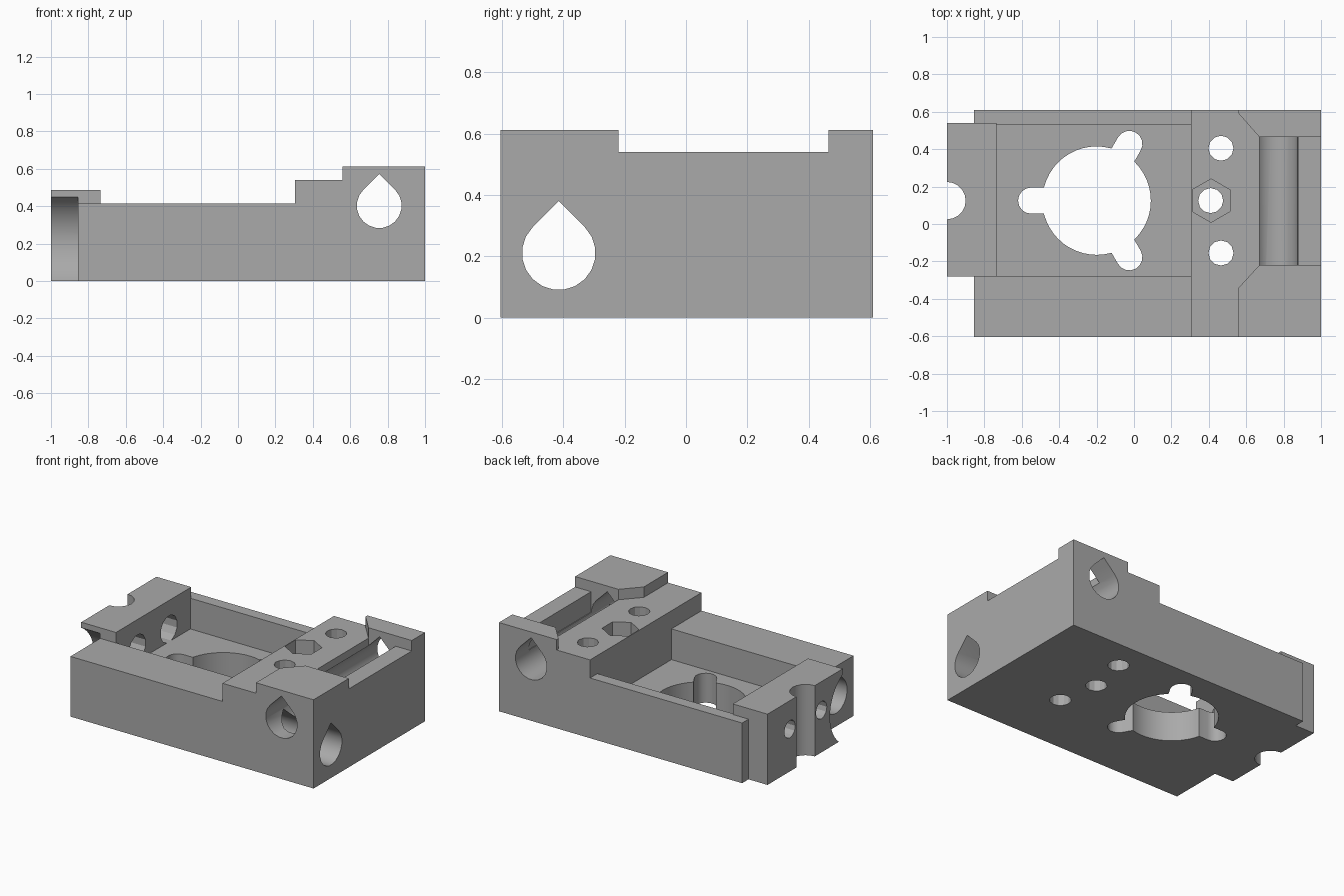
import bpy, bmesh
from math import sin, cos, pi, radians

if "Cube" in bpy.data.objects:
    bpy.data.objects.remove(bpy.data.objects["Cube"], do_unlink=True)

grey = bpy.data.materials.new("matte_grey")
grey.use_nodes = True
COLOUR = (0.4, 0.4, 0.4, 1)
grey.diffuse_color = COLOUR
grey.node_tree.nodes["Principled BSDF"].inputs["Base Color"].default_value = COLOUR


def prism(name, outline, axis, lo, hi):
    """Extrude a 2D outline along an axis, from lo to hi."""
    place = {"x": lambda u, v, w: (w, u, v),
             "y": lambda u, v, w: (u, w, v),
             "z": lambda u, v, w: (u, v, w)}[axis]
    bm = bmesh.new()
    ends = [[bm.verts.new(place(u, v, w)) for u, v in outline] for w in (lo, hi)]
    for ring in ends:
        bm.faces.new(ring)
    n = len(outline)
    for i in range(n):
        j = (i + 1) % n
        bm.faces.new((ends[0][i], ends[0][j], ends[1][j], ends[1][i]))
    bmesh.ops.recalc_face_normals(bm, faces=bm.faces)
    mesh = bpy.data.meshes.new(name)
    bm.to_mesh(mesh)
    bm.free()
    mesh.materials.append(grey)
    obj = bpy.data.objects.new(name, mesh)
    bpy.context.collection.objects.link(obj)
    return obj


def circle(u, v, r, n=12, turn=0.0):
    return [(u + r * cos(turn + 2 * pi * i / n), v + r * sin(turn + 2 * pi * i / n))
            for i in range(n)]


def rect(u0, u1, v0, v1):
    return [(u0, v0), (u1, v0), (u1, v1), (u0, v1)]


def teardrop(u, v, r, n=15):
    """Round hole with a pointed roof."""
    arc = [radians(135 + 270 * i / n) for i in range(n + 1)]
    return [(u + r * cos(a), v + r * sin(a)) for a in arc] + [(u, v + r * 2 ** 0.5)]


def slot(u, v, angle, length, r, n=8):
    """Straight slot from a centre, with a rounded far end."""
    c, s = cos(angle), sin(angle)
    local = [(0, -r)] + [(length + r * cos(a), r * sin(a))
                         for a in (pi * i / n - pi / 2 for i in range(n + 1))] + [(0, r)]
    return [(u + c * x - s * y, v + s * x + c * y) for x, y in local]


def combine(target, other, operation):
    mod = target.modifiers.new(operation.lower(), "BOOLEAN")
    mod.operation, mod.solver, mod.object = operation, "EXACT", other
    bpy.context.view_layer.update()
    result = target.evaluated_get(bpy.context.evaluated_depsgraph_get())
    mesh = bpy.data.meshes.new_from_object(result)
    target.modifiers.clear()
    target.data = mesh
    bpy.data.objects.remove(other, do_unlink=True)


def cut(*args):
    combine(carriage, prism("cutter", *args), "DIFFERENCE")


# stepped body
FRONT, BACK, END = -0.605, 0.61, -0.855
carriage = prism("carriage_body", [(END, 0), (1, 0), (1, 0.612), (0.56, 0.612), (0.56, 0.54),
                                   (0.305, 0.54), (0.305, 0.415), (END, 0.415)],
                 "y", FRONT, BACK)

# gap between the two chamfered corner towers
cut([(0.54, -0.34), (0.56, -0.34), (0.67, -0.22), (1.1, -0.22), (1.1, 0.465),
     (0.67, 0.465), (0.56, 0.59), (0.54, 0.59)], "z", 0.54, 0.8)

# open pocket
FLOOR = 0.203
cut(rect(-0.735, 0.305, -0.277, 0.53), "z", FLOOR, 0.8)

# end block, hollowed on one side to clear the long rod
block = prism("end_block", rect(-1, -0.735, -0.28, 0.54), "z", 0, 0.488)
clearance = prism("cutter", circle(-0.415, 0.21, 0.275, 48), "x", -1.2, END)
combine(block, clearance, "DIFFERENCE")
combine(carriage, block, "UNION")
cut(circle(-1, 0.125, 0.1, 20), "z", -0.2, 0.8)

# large floor opening with three rounded lobes
MIDDLE = 0.125
cut(circle(-0.2, MIDDLE, 0.29, 48), "z", -0.2, 0.35)
for angle in (pi, pi / 3, -pi / 3):
    cut(slot(-0.2, MIDDLE, angle, 0.35, 0.07), "z", -0.2, 0.35)

# screw holes through the end block, wider on the pocket side
for y in (MIDDLE - 0.172, MIDDLE + 0.172):
    cut(circle(y, 0.292, 0.06), "x", -1.2, -0.7)
    cut(circle(y, 0.292, 0.092, 12, pi / 12), "x", -0.85, -0.585)

# rod holes, lengthwise and crosswise
cut(teardrop(-0.415, 0.21, 0.12), "x", -1.2, 1.2)
cut(teardrop(0.755, 0.403, 0.12), "y", -0.8, 0.8)

# open trough over the cross rod
cut(rect(0.67, 0.878, -0.22, 0.465), "z", 0.4, 0.8)

# vertical screw holes and the nut pocket
for x, y in ((0.465, 0.405), (0.465, -0.155), (0.41, MIDDLE)):
    cut(circle(x, y, 0.067), "z", -0.2, 0.8)
cut(circle(0.412, MIDDLE, 0.116, 6, pi / 2), "z", 0.34, 0.8)

# smooth the round surfaces, keep the corners crisp
bpy.ops.object.select_all(action="DESELECT")
carriage.select_set(True)
bpy.context.view_layer.objects.active = carriage
bpy.ops.object.shade_smooth_by_angle(angle=radians(28))
